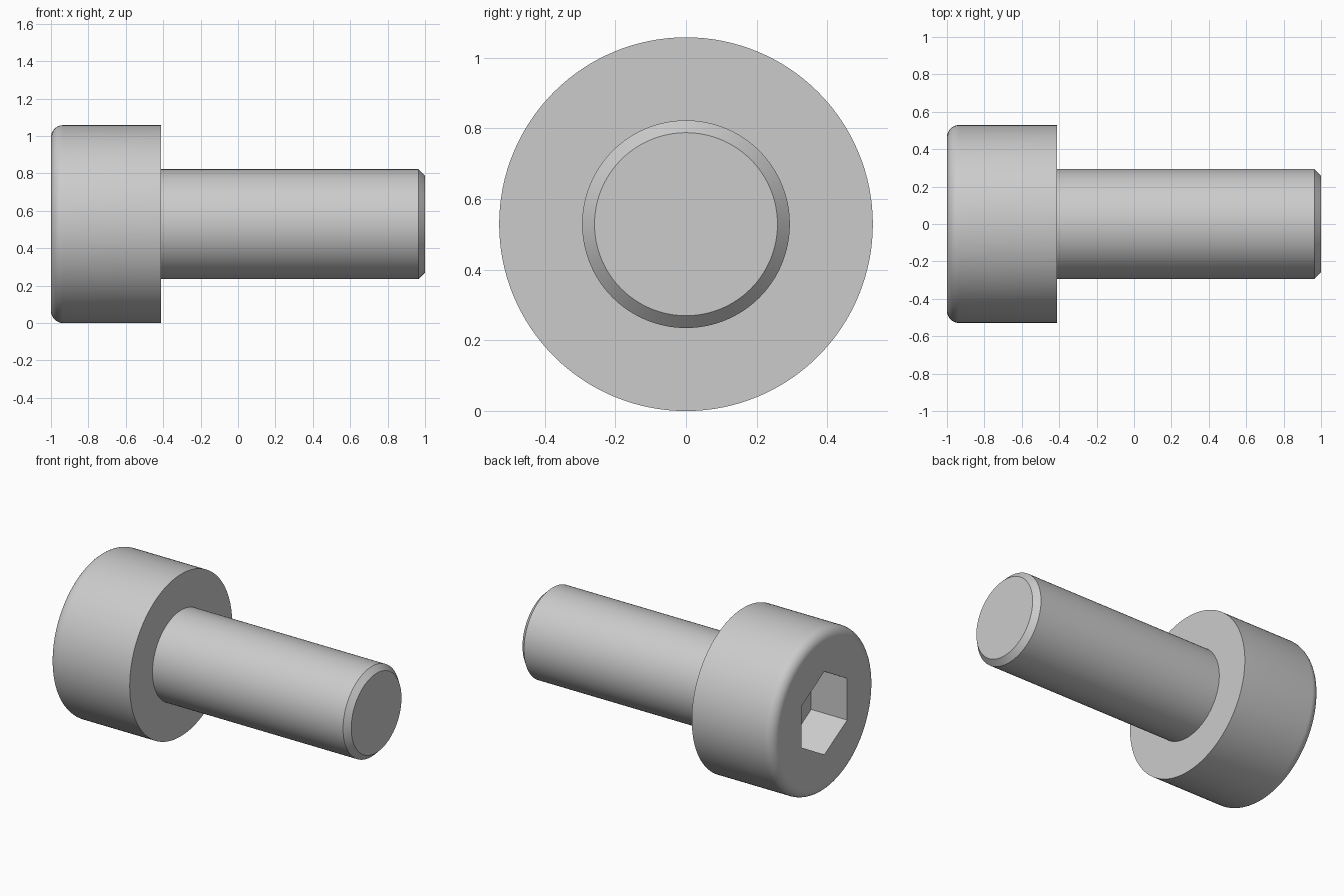
import bpy, bmesh, math
from mathutils import Matrix, Vector

if "Cube" in bpy.data.objects:
    bpy.data.objects.remove(bpy.data.objects["Cube"])

CZ = 0.529            # height of the screw axis
HEAD_R, SHANK_R = 0.529, 0.294
HEAD_X = -0.412       # underside of the head
FILLET, CHAMFER = 0.065, 0.035
HEX_R, HEX_DEPTH = 0.4706 / math.sqrt(3), 0.26


def make_object(name, bm):
    bmesh.ops.recalc_face_normals(bm, faces=bm.faces)
    mesh = bpy.data.meshes.new(name)
    bm.to_mesh(mesh)
    bm.free()
    ob = bpy.data.objects.new(name, mesh)
    bpy.context.collection.objects.link(ob)
    return ob


def lathe(name, profile, steps=128):
    """Spin (x, radius) points around the screw axis; ends are capped."""
    bm = bmesh.new()
    rings = []
    for x, r in profile:
        rings.append([bm.verts.new((x, r * math.sin(2 * math.pi * i / steps),
                                    CZ + r * math.cos(2 * math.pi * i / steps)))
                      for i in range(steps)])
    for a, b in zip(rings, rings[1:]):
        for i in range(steps):
            j = (i + 1) % steps
            bm.faces.new((a[i], a[j], b[j], b[i]))
    bm.faces.new(rings[0])
    bm.faces.new(rings[-1])
    return make_object(name, bm)


# Screw body: rounded head, shank, chamfered tip
arc = [(-1 + FILLET * (1 - math.sin(t)), HEAD_R - FILLET * (1 - math.cos(t)))
       for t in (math.pi / 2 * (1 - k / 8) for k in range(9))]
screw = lathe("socket_head_screw", arc + [
    (HEAD_X, HEAD_R), (HEAD_X, SHANK_R),
    (1 - CHAMFER, SHANK_R), (1, SHANK_R - CHAMFER)])

# Hexagonal socket cutter, corners pointing up and down
cutter = lathe("socket_cutter", [(-1.2, HEX_R), (-1 + HEX_DEPTH, HEX_R)], 6)
cutter.hide_render = True

cut = screw.modifiers.new("hex_socket", 'BOOLEAN')
cut.operation = 'DIFFERENCE'
cut.solver = 'EXACT'
cut.object = cutter

bpy.context.view_layer.objects.active = screw
screw.select_set(True)
bpy.ops.object.modifier_apply(modifier=cut.name)
bpy.data.objects.remove(cutter)
bpy.ops.object.shade_smooth_by_angle(angle=math.radians(25))
